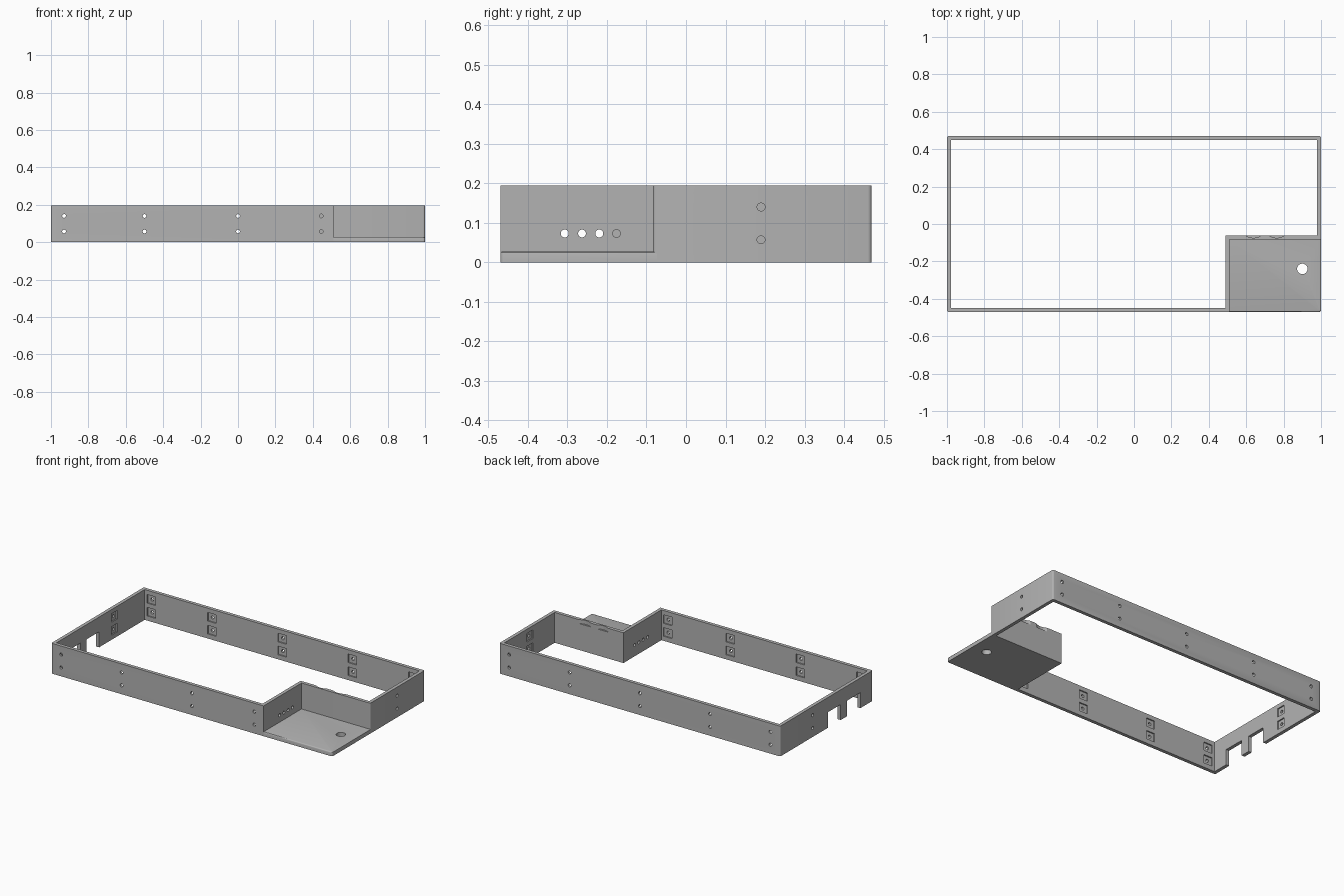
import bpy, bmesh, math
from mathutils import Matrix, Vector

cube = bpy.data.objects.get("Cube")
if cube:
    bpy.data.objects.remove(cube, do_unlink=True)

HEIGHT = 0.195
WALL = 0.022
X, Y = 1.0, 0.47            # outer half sizes
PX, PY = 0.511, -0.084      # inner corner of the open tray
FLOOR = 0.028
ROWS = (0.057, 0.14)        # screw hole heights

grey = bpy.data.materials.new("plain grey")
grey.use_nodes = True
grey.diffuse_color = (0.45, 0.45, 0.45, 1)
grey.node_tree.nodes["Principled BSDF"].inputs["Base Color"].default_value = grey.diffuse_color


def make(name, bm, helper=False):
    bmesh.ops.recalc_face_normals(bm, faces=bm.faces)
    mesh = bpy.data.meshes.new(name)
    bm.to_mesh(mesh)
    bm.free()
    mesh.materials.append(grey)
    ob = bpy.data.objects.new(name, mesh)
    bpy.context.collection.objects.link(ob)
    if helper:
        ob.hide_render = True
        ob.hide_set(True)
    return ob


def prism(points, z0, z1):
    bm = bmesh.new()
    face = bm.faces.new([bm.verts.new((x, y, z0)) for x, y in points])
    up = bmesh.ops.extrude_face_region(bm, geom=[face])
    bmesh.ops.translate(bm, vec=(0, 0, z1 - z0),
                        verts=[v for v in up["geom"] if isinstance(v, bmesh.types.BMVert)])
    return bm


def outline(inset):
    t = inset
    return [(-X + t, -Y + t), (PX - t, -Y + t), (PX - t, PY + t),
            (X - t, PY + t), (X - t, Y - t), (-X + t, Y - t)]


def round_edges(bm, rule, size, segments):
    chosen = [e for e in bm.edges if rule(*[v.co for v in e.verts])]
    bmesh.ops.bevel(bm, geom=chosen, offset=size, segments=segments,
                    profile=0.5, affect='EDGES')


def upright(a, b):
    return abs(a.z - b.z) > 0.01


def box(bm, centre, size):
    bmesh.ops.create_cube(bm, size=1, matrix=Matrix.Translation(centre) @ Matrix.Diagonal((*size, 1)))


def rod(bm, centre, radius, length, axis, sides=24):
    turn = Vector((0, 0, 1)).rotation_difference(Vector(axis)).to_matrix().to_4x4()
    bmesh.ops.create_cone(bm, cap_ends=True, segments=sides, radius1=radius, radius2=radius,
                          depth=length, matrix=Matrix.Translation(centre) @ turn)


def cut(target, cutter):
    mod = target.modifiers.new("cut", 'BOOLEAN')
    mod.operation = 'DIFFERENCE'
    mod.solver = 'EXACT'
    mod.object = cutter


# Wall frame with softened corners, hollowed by an inset outline
bm = prism(outline(0), 0, HEIGHT)
round_edges(bm, lambda a, b: upright(a, b) and abs(a.x) > X - 0.01, 0.01, 4)
frame = make("wall_frame", bm)
cut(frame, make("inside_cutter", prism(outline(WALL), -0.1, 0.3), True))

# Screw holes, each with a shallow square recess on the inside face
holes, recesses = bmesh.new(), bmesh.new()
DEEP = 0.008
inner = WALL - DEEP
spots = [(x, -Y, 0, 1) for x in (-0.93, -0.5, 0, 0.445)]
spots += [(x, Y, 0, -1) for x in (-0.93, -0.5, 0, 0.5, 0.93)]
spots += [(X, 0.19, -1, 0), (-X, 0.14, 1, 0)]
for x, y, nx, ny in spots:
    for z in ROWS:
        rod(holes, (x, y, z), 0.01, 0.1, (abs(nx), abs(ny), 0))
        push = inner + 0.02
        size = (0.04 if nx else 0.06, 0.04 if ny else 0.06, 0.055)
        box(recesses, (x + nx * push, y + ny * push, z), size)

# Cable holes through the tray side wall
for i in range(4):
    rod(holes, (PX - WALL / 2, -0.307 + 0.0437 * i, 0.073), 0.01, 0.1, (1, 0, 0))
cut(frame, make("hole_cutter", holes, True))
cut(frame, make("recess_cutter", recesses, True))

# Two openings in the bottom of the far wall
gaps = bmesh.new()
for y0, y1 in ((-0.345, -0.207), (-0.145, -0.015)):
    box(gaps, (-X, (y0 + y1) / 2, 0), (0.1, y1 - y0, 0.2))
cut(frame, make("gap_cutter", gaps, True))

# Shallow curved dents at the top of the tray back wall
dents = bmesh.new()
for x in (0.638, 0.763):
    rod(dents, (x, PY + WALL + 0.064, HEIGHT), 0.076, 0.05, (0, 0, 1), 64)
cut(frame, make("dent_cutter", dents, True))

# Tray floor with a softened rim and a drain hole
bm = prism([(PX - 0.011, -Y), (X, -Y), (X, PY + 0.011), (PX - 0.011, PY + 0.011)], 0, FLOOR)
round_edges(bm, lambda a, b: upright(a, b) and a.x > 0.9 and a.y < -0.4, 0.01, 4)
round_edges(bm, lambda a, b: min(a.z, b.z) > 0.02 and
            (min(a.x, b.x) > 0.98 or max(a.y, b.y) < -0.45), 0.007, 3)
floor = make("tray_floor", bm)
drain = bmesh.new()
rod(drain, (0.9, -0.24, 0), 0.028, 0.2, (0, 0, 1), 32)
cut(floor, make("drain_cutter", drain, True))

# Smooth shading with sharp edges kept
for ob in (frame, floor):
    bpy.ops.object.select_all(action='DESELECT')
    ob.select_set(True)
    bpy.context.view_layer.objects.active = ob
    for mod in list(ob.modifiers):
        bpy.ops.object.modifier_apply(modifier=mod.name)
    bpy.ops.object.shade_smooth_by_angle(angle=math.radians(30))
for ob in list(bpy.data.objects):
    if ob.name.endswith("_cutter"):
        bpy.data.objects.remove(ob, do_unlink=True)
